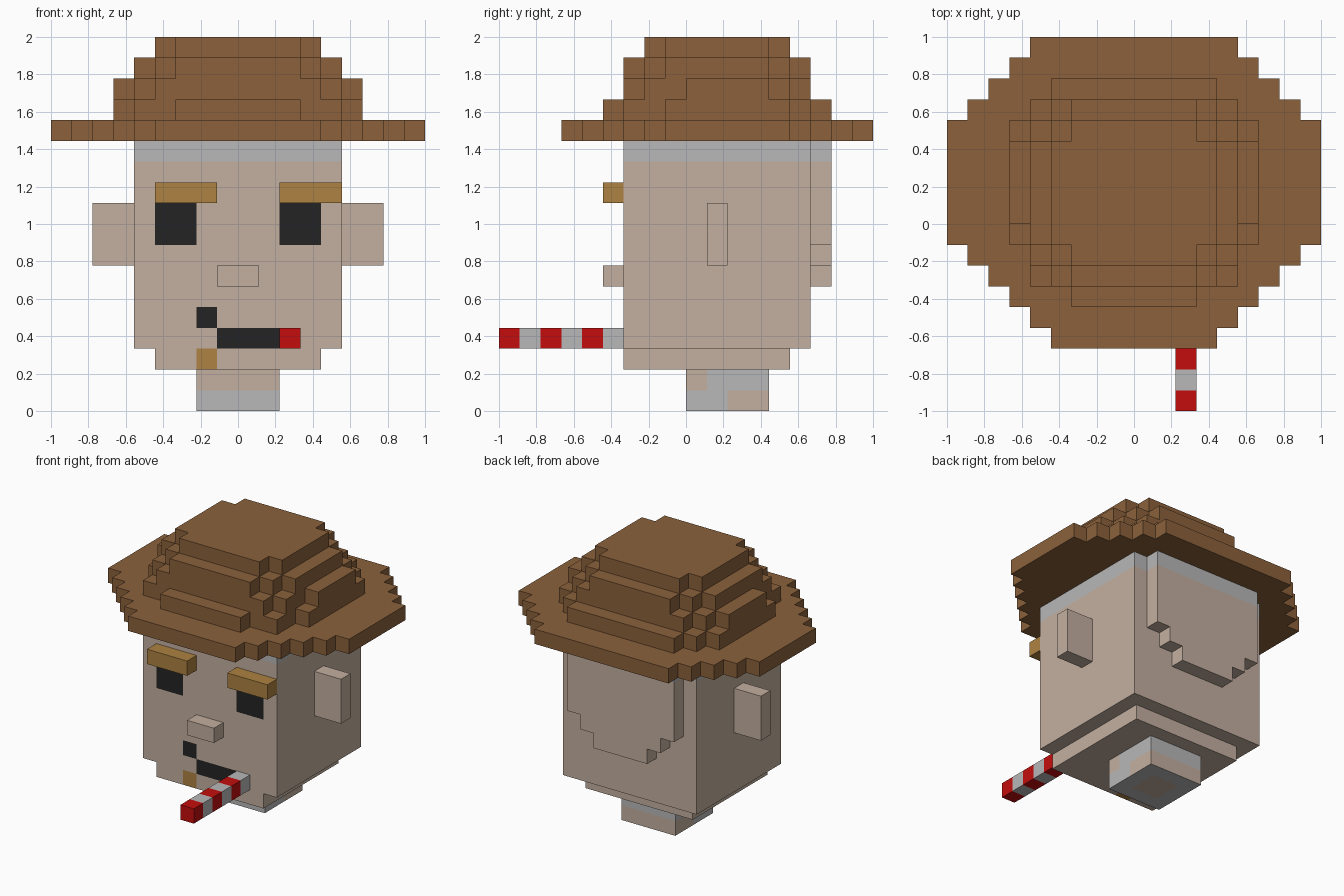
import bpy
import bmesh
from mathutils import Vector

U = 1 / 9  # edge of one block

cube = bpy.data.objects.get("Cube")
if cube:
    bpy.data.objects.remove(cube, do_unlink=True)


def material(name, r, g, b):
    mat = bpy.data.materials.new(name)
    mat.use_nodes = True
    mat.diffuse_color = (r, g, b, 1)
    mat.node_tree.nodes["Principled BSDF"].inputs["Base Color"].default_value = (r, g, b, 1)
    return mat


SKIN = material("skin", 0.55, 0.43, 0.35)
GREY = material("pale grey", 0.48, 0.48, 0.48)
BROWN = material("hat brown", 0.26, 0.12, 0.044)
TAN = material("eyebrow tan", 0.42, 0.225, 0.054)
BLACK = material("black", 0.017, 0.017, 0.017)
RED = material("red", 0.55, 0.004, 0.004)


def finish(name, bm, mats):
    bmesh.ops.recalc_face_normals(bm, faces=bm.faces)
    bmesh.ops.scale(bm, vec=(U, U, U), verts=bm.verts)
    mesh = bpy.data.meshes.new(name)
    bm.to_mesh(mesh)
    bm.free()
    for mat in mats:
        mesh.materials.append(mat)
    obj = bpy.data.objects.new(name, mesh)
    bpy.context.collection.objects.link(obj)


def block(name, lo, hi, mats, rule=None):
    """Box in block units; a rule cuts it into unit cells and picks a colour per cell face."""
    lo, hi = Vector(lo), Vector(hi)
    bm = bmesh.new()
    bmesh.ops.create_cube(bm, size=1)
    for v in bm.verts:
        v.co = (lo + hi) / 2 + v.co * (hi - lo)
    if rule:
        for axis in range(3):
            normal = Vector([float(i == axis) for i in range(3)])
            for cut in range(int(lo[axis]) + 1, int(hi[axis])):
                bmesh.ops.bisect_plane(bm, geom=bm.verts[:] + bm.edges[:] + bm.faces[:],
                                       plane_co=normal * cut, plane_no=normal)
        bm.normal_update()
        for f in bm.faces:
            f.material_index = mats.index(rule(f.calc_center_median(), f.normal))
    finish(name, bm, mats)


def stepped_layer(name, z, start, halves):
    """One-block-high slab, symmetric in x, with one half width per row from y = start."""
    right = []
    for i, half in enumerate(halves):
        right += [(half, start + i), (half, start + i + 1)]
    # Keep only the real corners
    corners = [p for i, p in enumerate(right)
               if not (0 < i < len(right) - 1
                       and right[i - 1][0] == p[0] == right[i + 1][0])]
    outline = corners + [(-x, y) for x, y in reversed(corners)]
    bm = bmesh.new()
    face = bm.faces.new([bm.verts.new((x, y, z)) for x, y in outline])
    top = bmesh.ops.extrude_face_region(bm, geom=[face], use_keep_orig=True)["geom"]
    bmesh.ops.translate(bm, vec=(0, 0, 1),
                        verts=[g for g in top if isinstance(g, bmesh.types.BMVert)])
    finish(name, bm, [BROWN])


# Hair band
def hair_paint(c, n):
    return GREY if c.z > 12 else SKIN


# Face painting: eyes and mouth on the front, hair band all round
def head_paint(c, n):
    if n.y < -0.5:
        eye = 2 < abs(c.x) < 4 and 8 < c.z < 10
        mouth = -1 < c.x < 2 and 3 < c.z < 4
        mouth_corner = -2 < c.x < -1 and 4 < c.z < 5
        if eye or mouth or mouth_corner:
            return BLACK
    return hair_paint(c, n)


def chin_paint(c, n):
    return TAN if -2 < c.x < -1 and c.y < -2 else SKIN


# Neck with a ragged collar
def neck_paint(c, n):
    if n.y < -0.5:
        return SKIN if c.z > 1 else GREY
    if n.y > 0.5:
        return GREY if c.z > 1 else SKIN
    if abs(n.x) > 0.5:
        return SKIN if (c.z > 1 and c.y < 1) or (c.z < 1 and c.y > 2) else GREY
    return SKIN if abs(c.x) < 1 and 1 < c.y < 3 else GREY


def stripes(c, n):
    if abs(n.y) > 0.5:
        return RED if n.y < 0 else GREY
    return RED if int(c.y + 9) % 2 == 0 else GREY


# Head
block("head", (-5, -3, 3), (5, 6, 13), [SKIN, GREY, BLACK], head_paint)
block("chin", (-4, -3, 2), (4, 5, 3), [SKIN, TAN], chin_paint)
block("neck", (-2, 0, 0), (2, 4, 2), [SKIN, GREY], neck_paint)
block("nose", (-1, -4, 6), (1, -3, 7), [SKIN])
for side, x in (("right", -7), ("left", 5)):
    block(side + "_ear", (x, 1, 7), (x + 2, 2, 10), [SKIN])
for side, x in (("right", -4), ("left", 2)):
    block(side + "_eyebrow", (x, -4, 10), (x + 3, -3, 11), [TAN])

# Raised back of the head, narrowing downwards
block("back_of_head", (-4, 6, 8), (4, 7, 13), [SKIN, GREY], hair_paint)
for half, z in ((3, 7), (2, 6)):
    block("back_of_head_step", (-half, 6, z), (half, 7, z + 1), [SKIN])

# Striped stick in the mouth
block("striped_stick", (2, -9, 3), (3, -3, 4), [RED, GREY], stripes)

# Hat
stepped_layer("hat_brim", 13, -6, [4, 5, 6, 7, 8] + [9] * 6 + [8, 7, 6, 5])
stepped_layer("hat_crown_base", 14, -4, [3, 5, 5] + [6] * 6 + [5, 4])
stepped_layer("hat_crown_lower", 15, -3, [4, 5, 5] + [6] * 4 + [5, 4])
stepped_layer("hat_crown_upper", 16, -3, [3, 4] + [5] * 5 + [4, 3])
stepped_layer("hat_crown_top", 17, -2, [3] + [4] * 5 + [3])
